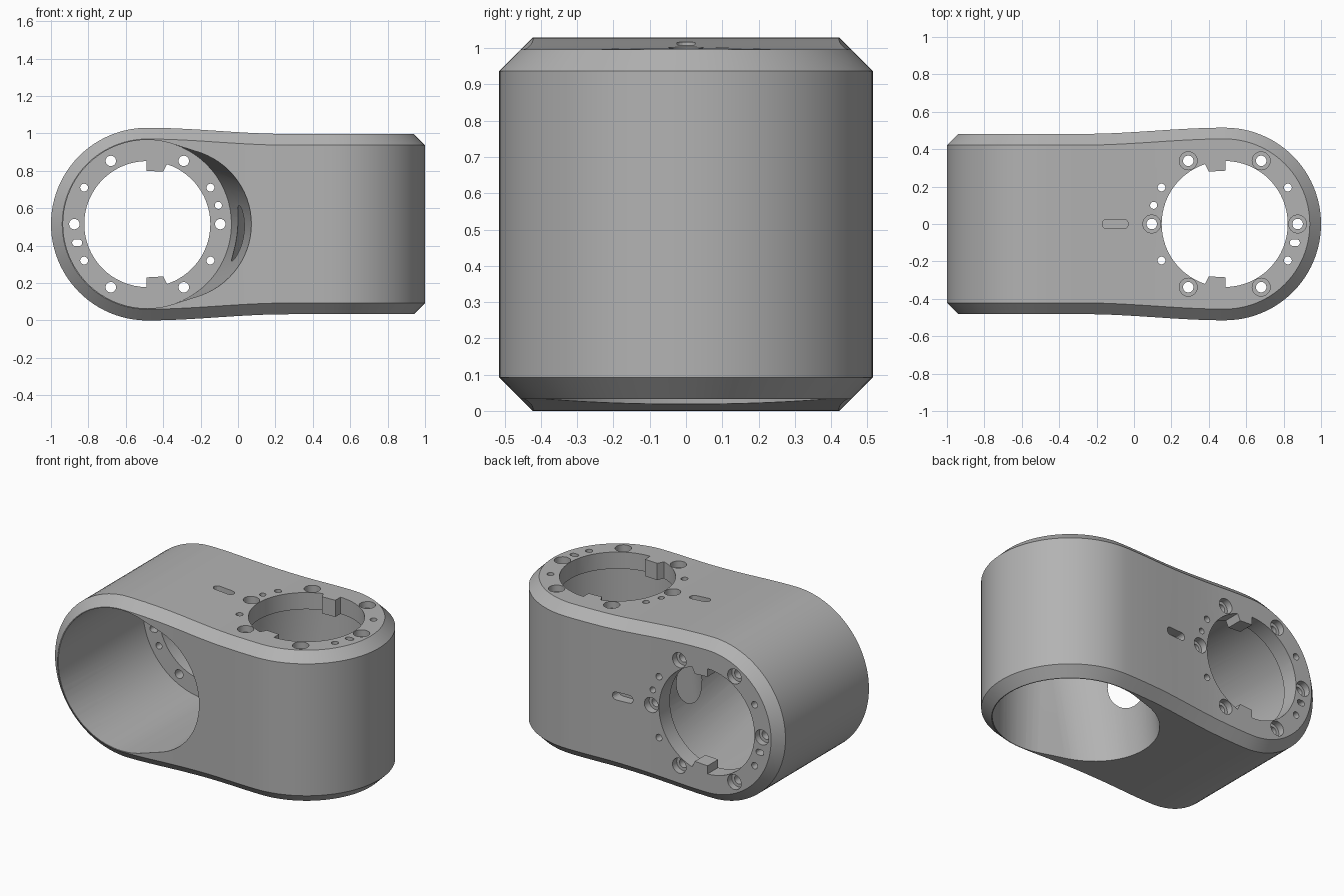
import bpy, bmesh, math
from mathutils import Matrix

if "Cube" in bpy.data.objects:
    bpy.data.objects.remove(bpy.data.objects["Cube"], do_unlink=True)

R, CX, CZ = 0.515, 0.485, 0.515      # joint radius, joint offset, mid height
HALF, CH = 0.482, 0.06               # half width of the straight end, chamfer

grey = bpy.data.materials.new("plain grey")
grey.use_nodes = True
grey.diffuse_color = (0.45, 0.45, 0.45, 1)
grey.node_tree.nodes["Principled BSDF"].inputs["Base Color"].default_value = (0.45, 0.45, 0.45, 1)

# Half turn that carries the upright joint onto the lying joint
SWAP = Matrix(((-1, 0, 0, 0), (0, 0, 1, -CZ), (0, 1, 0, CZ), (0, 0, 0, 1)))


def half(x):
    """Half height of the teardrop outline, round at -x."""
    if x <= -CX:
        return math.sqrt(max(0, R * R - (x + CX) ** 2))
    t = min(1, (x + CX) / 0.75)
    return R + (HALF - R) * t * t * (3 - 2 * t)


def inset(x):
    """Outline point moved inwards by the chamfer width."""
    h = half(x)
    if x <= -CX:
        nx, nz = (x + CX) / R, h / R
    else:
        s = (half(x + 1e-4) - half(x - 1e-4)) / 2e-4
        k = math.hypot(1, s)
        nx, nz = -s / k, 1 / k
    return x - CH * nx, max(0, h - CH * nz)


def finish(bm, name):
    bmesh.ops.recalc_face_normals(bm, faces=bm.faces)
    me = bpy.data.meshes.new(name)
    bm.to_mesh(me)
    bm.free()
    me.materials.append(grey)
    ob = bpy.data.objects.new(name, me)
    bpy.context.collection.objects.link(ob)
    return ob


# Body: two crossed teardrop outlines with a chamfered seam
arc = [-CX - R * math.cos(math.radians(90 * i / 24)) for i in range(24)]
mid = [-CX + 2 * CX * i / 24 for i in range(25)]
stations = arc + mid + [-x for x in reversed(arc)]
bm = bmesh.new()
rings = []
for x in stations:
    xb, zb = inset(x)                 # on the front and back walls
    yb = half(-xb)
    xa, ya = inset(-x)                # on the top and bottom walls
    xa = -xa
    za = half(xa)
    ring = [(xa, ya, za), (xa, -ya, za), (xb, -yb, zb), (xb, -yb, -zb),
            (xa, -ya, -za), (xa, ya, -za), (xb, yb, -zb), (xb, yb, zb)]
    rings.append([bm.verts.new((a, b, c + CZ)) for a, b, c in ring])
for p, q in zip(rings, rings[1:]):
    for i in range(8):
        j = (i + 1) % 8
        bm.faces.new((p[i], p[j], q[j], q[i]))
bmesh.ops.remove_doubles(bm, verts=bm.verts, dist=1e-5)
bmesh.ops.dissolve_degenerate(bm, edges=bm.edges, dist=1e-5)
body = finish(bm, "joint_housing")


def circle(cx, cy, r, n=24):
    return [(cx + r * math.cos(2 * math.pi * i / n), cy + r * math.sin(2 * math.pi * i / n))
            for i in range(n)]


def pill(cx, cy, length, r):
    pts = []
    for side, start in ((1, -90), (-1, 90)):
        for i in range(9):
            a = math.radians(start + 180 * i / 8)
            pts.append((cx + side * length / 2 + r * math.cos(a), cy + r * math.sin(a)))
    return pts


def prism(bm, pts, z0, z1):
    lo = [bm.verts.new((x, y, z0)) for x, y in pts]
    hi = [bm.verts.new((x, y, z1)) for x, y in pts]
    bm.faces.new(lo[::-1])
    bm.faces.new(hi)
    n = len(pts)
    for i in range(n):
        j = (i + 1) % n
        bm.faces.new((lo[i], lo[j], hi[j], hi[i]))


def cut(build, name):
    """Cut the same shape from both joints."""
    for m in (Matrix.Identity(4), SWAP):
        cbm = bmesh.new()
        build(cbm)
        bmesh.ops.transform(cbm, matrix=m, verts=cbm.verts)
        cutter = finish(cbm, name)
        cutter.hide_render = True
        mod = body.modifiers.new("cut", "BOOLEAN")
        mod.operation, mod.solver, mod.object = "DIFFERENCE", "EXACT", cutter
        bpy.context.view_layer.objects.active = body
        bpy.ops.object.modifier_apply(modifier=mod.name)
        bpy.data.objects.remove(cutter, do_unlink=True)


FLANGE = 0.89     # underside of the flange


# Bore, flared towards the middle at its open end
def bore(b):
    for pts, z in ((circle(CX, 0, 0.45, 72), -0.05), (circle(0.32, 0, 0.40, 72), -0.05),
                   (circle(CX, 0, 0.45, 72), 0.36), (circle(CX, 0, 0.45, 72), FLANGE)):
        for x, y in pts:
            b.verts.new((x, y, z))
    res = bmesh.ops.convex_hull(b, input=b.verts)
    loose = [v for v in b.verts if not v.link_faces]
    bmesh.ops.delete(b, geom=loose, context="VERTS")
    bmesh.ops.dissolve_limit(b, angle_limit=0.002, verts=b.verts, edges=b.edges)


# Flange opening with two locating teeth
def opening(b):
    r = 0.337
    pts = []
    a0, a1 = math.acos(0.005 / r), math.acos(-0.105 / r)
    for s in (1, -1):
        tooth = [(CX + 0.005, s * r * math.sin(a0)), (CX + 0.005, s * 0.285),
                 (CX - 0.085, s * 0.28), (CX - 0.105, s * r * math.sin(a1))]
        if s == 1:
            pts += [(CX + r * math.cos(a), r * math.sin(a))
                    for a in (-a0 + 2 * a0 * i / 32 for i in range(1, 32))]
            pts += tooth
        else:
            span = 2 * math.pi - 2 * a1
            pts += [(CX + r * math.cos(a), r * math.sin(a))
                    for a in (a1 + span * i / 28 for i in range(1, 28))]
            pts += tooth[::-1]
    prism(b, pts, 0.8, 1.1)


# Screw holes, pin holes and slots
def holes(b):
    for i in range(6):
        a = math.radians(60 * i)
        prism(b, circle(CX + 0.39 * math.cos(a), 0.39 * math.sin(a), 0.028), 0.8, 1.1)
    for d in (30, 150, 210, 330):
        a = math.radians(d)
        prism(b, circle(CX + 0.39 * math.cos(a), 0.39 * math.sin(a), 0.021), 0.8, 1.1)
    prism(b, circle(0.105, 0.10, 0.019), 0.8, 1.1)
    prism(b, pill(0.86, -0.10, 0.018, 0.018), 0.8, 1.1)
    prism(b, pill(-0.10, 0, 0.09, 0.025), 0.95, 1.1)


def counterbores(b):
    for i in range(6):
        a = math.radians(60 * i)
        prism(b, circle(CX + 0.39 * math.cos(a), 0.39 * math.sin(a), 0.048), 0.955, 1.1)


cut(bore, "bore_cutter")
cut(opening, "opening_cutter")
cut(holes, "hole_cutter")
cut(counterbores, "counterbore_cutter")

# Smooth walls with crisp edges
bpy.ops.object.select_all(action="DESELECT")
body.select_set(True)
bpy.context.view_layer.objects.active = body
bpy.ops.object.shade_smooth_by_angle(angle=math.radians(22))
